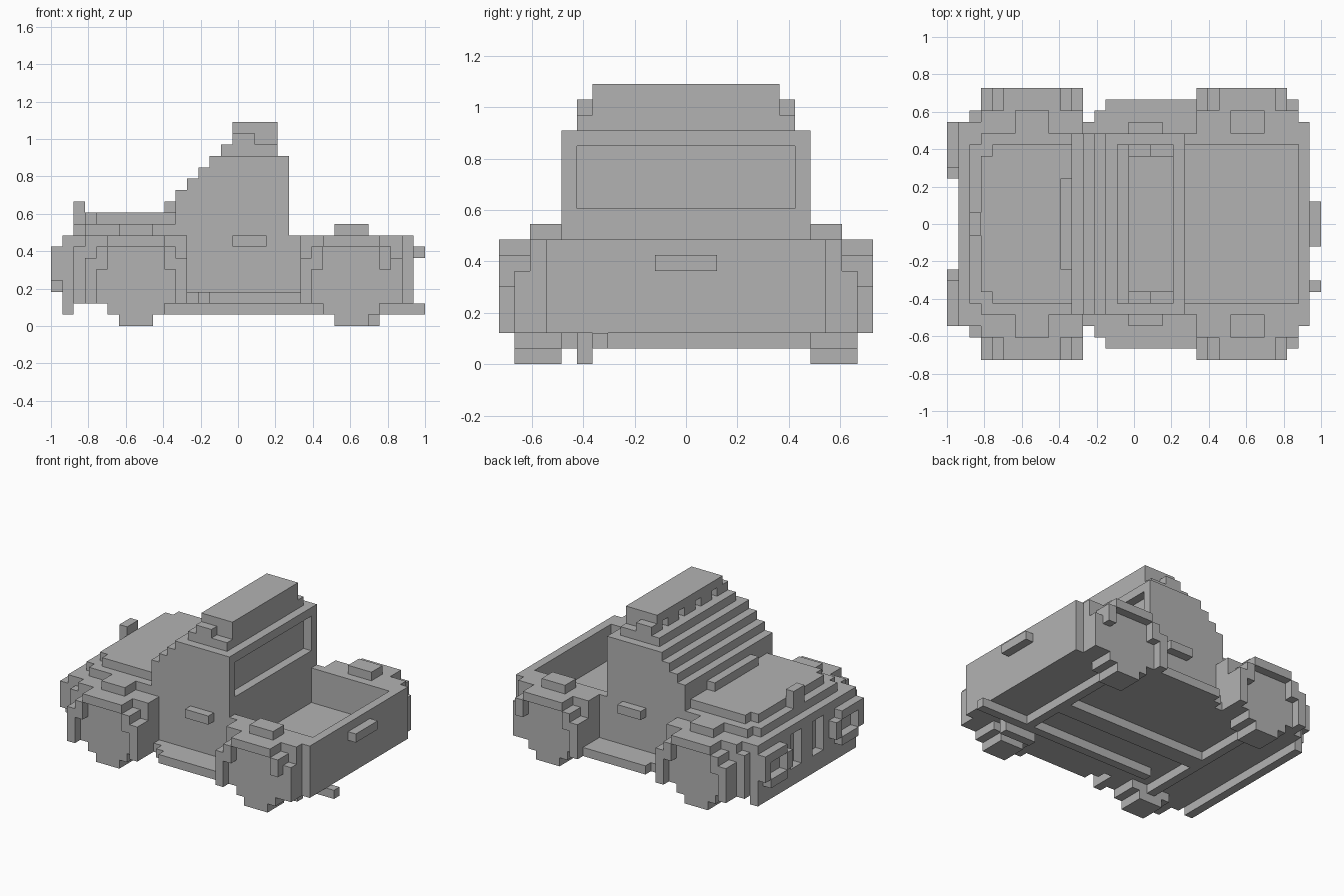
import bpy
import bmesh
from mathutils import Vector

cube = bpy.data.objects.get("Cube")
if cube:
    bpy.data.objects.remove(cube, do_unlink=True)

UNIT = 2 / 33      # edge of one block
LONG, WIDE = 33, 24

grey = bpy.data.materials.new("plain grey")
grey.use_nodes = True
colour = (0.45, 0.45, 0.45, 1)
grey.diffuse_color = colour
grey.node_tree.nodes["Principled BSDF"].inputs["Base Color"].default_value = colour


def part(name, boxes, mirror=False):
    """One object from block-grid boxes (x0, x1, y0, y1, z0, z1)."""
    bm = bmesh.new()
    todo = list(boxes)
    if mirror:
        todo += [(a, b, WIDE - d, WIDE - c, e, f) for a, b, c, d, e, f in boxes]
    for x0, x1, y0, y1, z0, z1 in todo:
        verts = bmesh.ops.create_cube(bm, size=1)["verts"]
        size = Vector((x1 - x0, y1 - y0, z1 - z0))
        mid = Vector(((x0 + x1 - LONG) / 2, (y0 + y1 - WIDE) / 2, (z0 + z1) / 2))
        for v in verts:
            v.co = (v.co * size + mid) * UNIT
    mesh = bpy.data.meshes.new(name)
    bm.to_mesh(mesh)
    bm.free()
    mesh.materials.append(grey)
    obj = bpy.data.objects.new(name, mesh)
    bpy.context.collection.objects.link(obj)
    return obj


# Chassis and engine bay
part("chassis", [(2, 31, 4, 20, 2, 4)])
part("engine_bay", [(2, 12, 4, 20, 2, 8)])

# Nose with two open grille slots
part("grille", [(1, 2, 3, 9, 1, 8), (1, 2, 11, 13, 1, 8), (1, 2, 15, 21, 1, 8),
                (1, 2, 9, 15, 1, 3), (1, 2, 9, 15, 7, 8)])
part("headlight_rings", [(0, 1, 3, 7, 6, 7), (0, 1, 4, 7, 3, 4),
                         (0, 1, 3, 4, 4, 6), (0, 1, 7, 8, 4, 6)], True)

# Hood
part("hood", [(2, 3, 5, 19, 8, 9), (3, 11, 4, 20, 8, 9),
              (3, 4, 6, 18, 9, 10), (4, 11, 5, 19, 9, 10)])
part("hood_ornament", [(2, 3, 11, 13, 9, 11)])
part("wiper_cowl", [(10, 11, 8, 16, 10, 11)])

# Cab with a stepped windscreen
steps = [(11 + i, 12 + i, 4, 20, 2, 12 + i) for i in range(3)]
part("cab", steps + [(14, 20, 4, 20, 2, 15)])
part("rear_window_frame", [(20, 21, 4, 20, 2, 10), (20, 21, 4, 20, 14, 15),
                           (20, 21, 4, 5, 10, 14), (20, 21, 19, 20, 10, 14)])
part("door_handles", [(16, 19, 3, 4, 7, 8)], True)

# Roof with a row of recessed lamps under the front edge
part("roof", [(15, 20, 5, 19, 15, 16), (17, 20, 6, 18, 16, 17), (16, 20, 6, 18, 17, 18)])
part("roof_lamp_posts", [(16, 17, a, b, 16, 17)
                         for a, b in ((6, 7), (8, 10), (11, 13), (14, 16), (17, 18))])
part("roof_corners", [(16, 18, 5, 6, 16, 17)], True)

# Open load bed
part("bed_walls", [(21, 31, 4, 5, 2, 8)], True)
part("tailgate", [(31, 32, 3, 21, 2, 8)])
part("tailgate_handle", [(32, 33, 10, 14, 6, 7)])


# Wheels, arches and fenders; x is the left end of the arch
def corner(name, x, tail):
    part(name + "_wheels", [(x + 3, x + 6, 1, 4, 0, 1), (x + 2, x + 7, 1, 4, 1, 2),
                            (x + 1, x + 8, 1, 4, 2, 6), (x + 2, x + 7, 1, 4, 6, 7)], True)
    part(name + "_arches", [(x, x + 1, 0, 2, 2, 6), (x + 8, x + 9, tail, 2, 2, 6),
                            (x + 1, x + 2, 0, 2, 5, 7), (x + 7, x + 8, 0, 2, 5, 7),
                            (x + 2, x + 7, 0, 2, 7, 8)], True)
    part(name + "_fenders", [(x, x + 9, 2, 4, 2, 7), (x, x + 9, 2, 4, 7, 8)], True)
    part(name + "_fender_lamps", [(x + 3, x + 6, 2, 4, 8, 9)], True)


corner("front", 3, 0)
corner("rear", 22, 1)
part("fender_tips", [(2, 3, 2, 4, 2, 7), (2, 3, 3, 4, 7, 8)], True)

# Running boards
part("running_boards", [(12, 13, 3, 4, 2, 3), (13, 14, 2, 4, 2, 3),
                        (14, 22, 1, 4, 2, 3)], True)

# Underside: axles, drive shaft and exhaust
part("axles", [(x, x + 1, 3, 21, 1, 2) for x in (7, 26)])
part("drive_shaft", [(7, 27, 11, 13, 1, 2)])
part("exhaust_pipe", [(10, 33, 6, 7, 1, 2)])
part("muffler", [(25, 29, 5, 6, 0, 2)])
